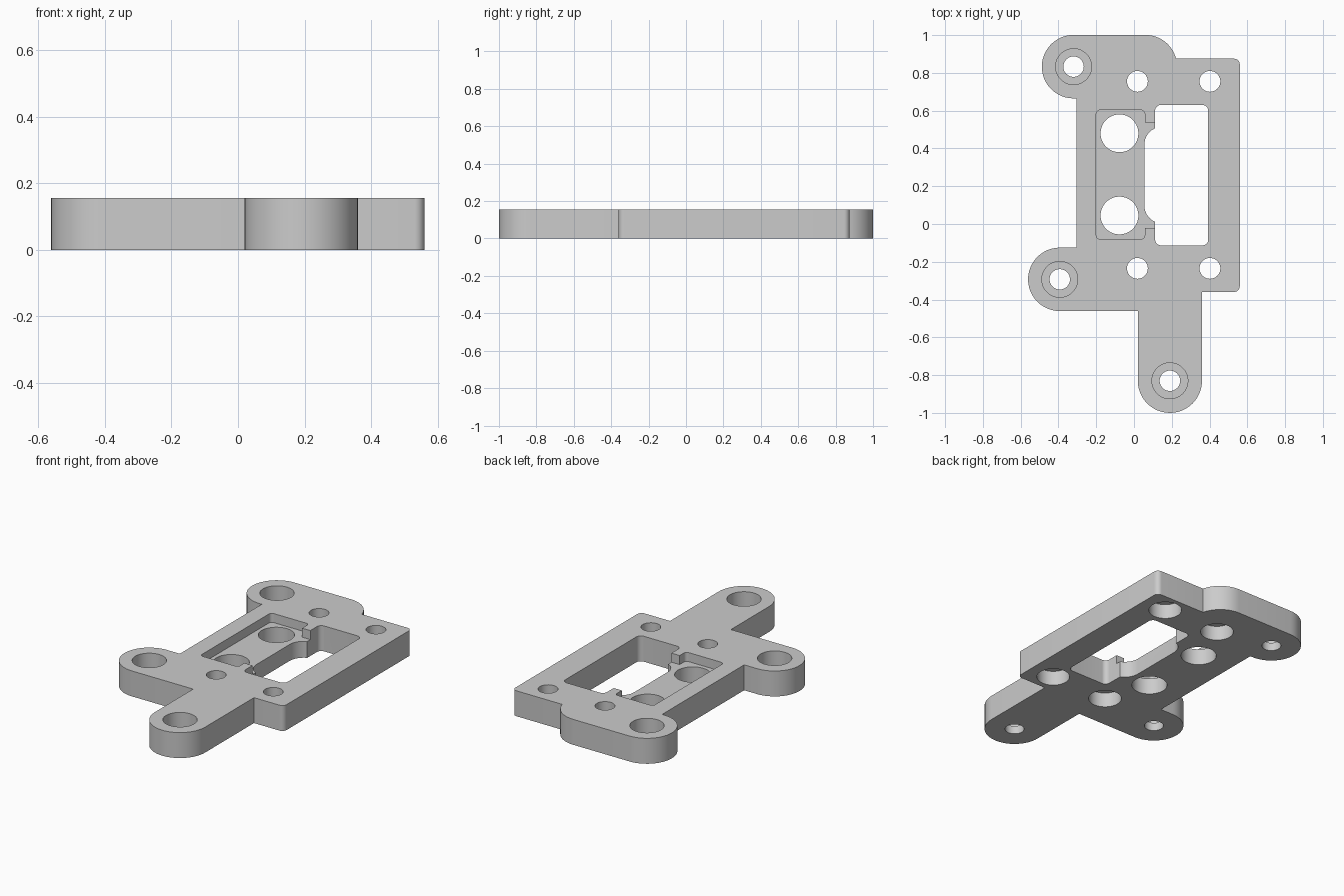
import bpy, bmesh
from math import sin, cos, radians

if "Cube" in bpy.data.objects:
    bpy.data.objects.remove(bpy.data.objects["Cube"])

THICK = 0.155
POCKET_FLOOR = 0.1

grey = bpy.data.materials.new("light grey")
grey.use_nodes = True
colour = (0.6, 0.6, 0.6, 1)
grey.diffuse_color = colour
grey.node_tree.nodes["Principled BSDF"].inputs["Base Color"].default_value = colour


def arc(cx, cy, r, start, end, steps=24):
    angles = [radians(start + (end - start) * i / steps) for i in range(steps + 1)]
    return [(cx + r * cos(a), cy + r * sin(a)) for a in angles]


def circle(cx, cy, r):
    return arc(cx, cy, r, 0, 360, 64)[:-1]


def rounded_rect(x0, x1, y0, y1, r):
    return (arc(x1 - r, y1 - r, r, 0, 90, 10) + arc(x0 + r, y1 - r, r, 90, 180, 10)
            + arc(x0 + r, y0 + r, r, 180, 270, 10) + arc(x1 - r, y0 + r, r, 270, 360, 10))


def prism(name, profile, z0, z1):
    """Extrude a flat profile from z0 to z1."""
    bm = bmesh.new()
    face = bm.faces.new([bm.verts.new((x, y, z0)) for x, y in profile])
    made = bmesh.ops.extrude_face_region(bm, geom=[face])["geom"]
    bmesh.ops.translate(bm, vec=(0, 0, z1 - z0),
                        verts=[v for v in made if isinstance(v, bmesh.types.BMVert)])
    bmesh.ops.recalc_face_normals(bm, faces=bm.faces)
    mesh = bpy.data.meshes.new(name)
    bm.to_mesh(mesh)
    bm.free()
    mesh.materials.append(grey)
    obj = bpy.data.objects.new(name, mesh)
    bpy.context.collection.objects.link(obj)
    return obj


def cut(profile, z0=-0.1, z1=THICK + 0.1):
    """Cut a prism out of the plate, by default right through."""
    cutter = prism("cutter", profile, z0, z1)
    cutter.hide_render = True
    mod = plate.modifiers.new("cut", "BOOLEAN")
    mod.operation = "DIFFERENCE"
    mod.solver = "EXACT"
    mod.object = cutter
    bpy.ops.object.modifier_apply(modifier=mod.name)
    bpy.data.objects.remove(cutter)


# Plate outline with its three rounded ears, clockwise from the upper ear
ears = [(-0.32, 0.833), (-0.393, -0.293), (0.19, -0.83)]
R = 0.168
outline = (
    [(-0.305, 0.665)] + arc(*ears[0], R, 270, 90)
    + arc(0.06, 0.833, R, 90, 14.5, 16)
    + arc(0.53, 0.845, 0.03, 90, 0, 8) + arc(0.53, -0.33, 0.03, 0, -90, 8)
    + [(0.36, -0.36)] + arc(*ears[2], 0.17, 0, -180)
    + [(0.02, -0.461)] + arc(*ears[1], R, 270, 90) + [(-0.305, -0.125)]
)
plate = prism("mounting_plate", outline, 0, THICK)
bpy.context.view_layer.objects.active = plate
plate.select_set(True)

# Window and its shallower side bay
cut(rounded_rect(0.112, 0.393, -0.113, 0.63, 0.03))
cut(rounded_rect(0.055, 0.34, 0.003, 0.515, 0.095))

# Sunken pocket, open to the window between two small tabs
cut(rounded_rect(-0.2, 0.057, -0.08, 0.603, 0.02), POCKET_FLOOR)
cut(rounded_rect(0.0, 0.2, -0.02, 0.537, 0.005), POCKET_FLOOR)

# Two large holes in the pocket floor
for y in (0.045, 0.48):
    cut(circle(-0.077, y, 0.1))

# Ear holes, counterbored from above
for x, y in ears:
    cut(circle(x, y, 0.054))
    cut(circle(x, y, 0.095), 0.05)

# Four plate holes, counterbored from below
for x in (0.018, 0.402):
    for y in (-0.235, 0.755):
        cut(circle(x, y, 0.055))
        cut(circle(x, y, 0.093), -0.1, 0.09)

bpy.ops.object.shade_smooth_by_angle(angle=radians(30))
